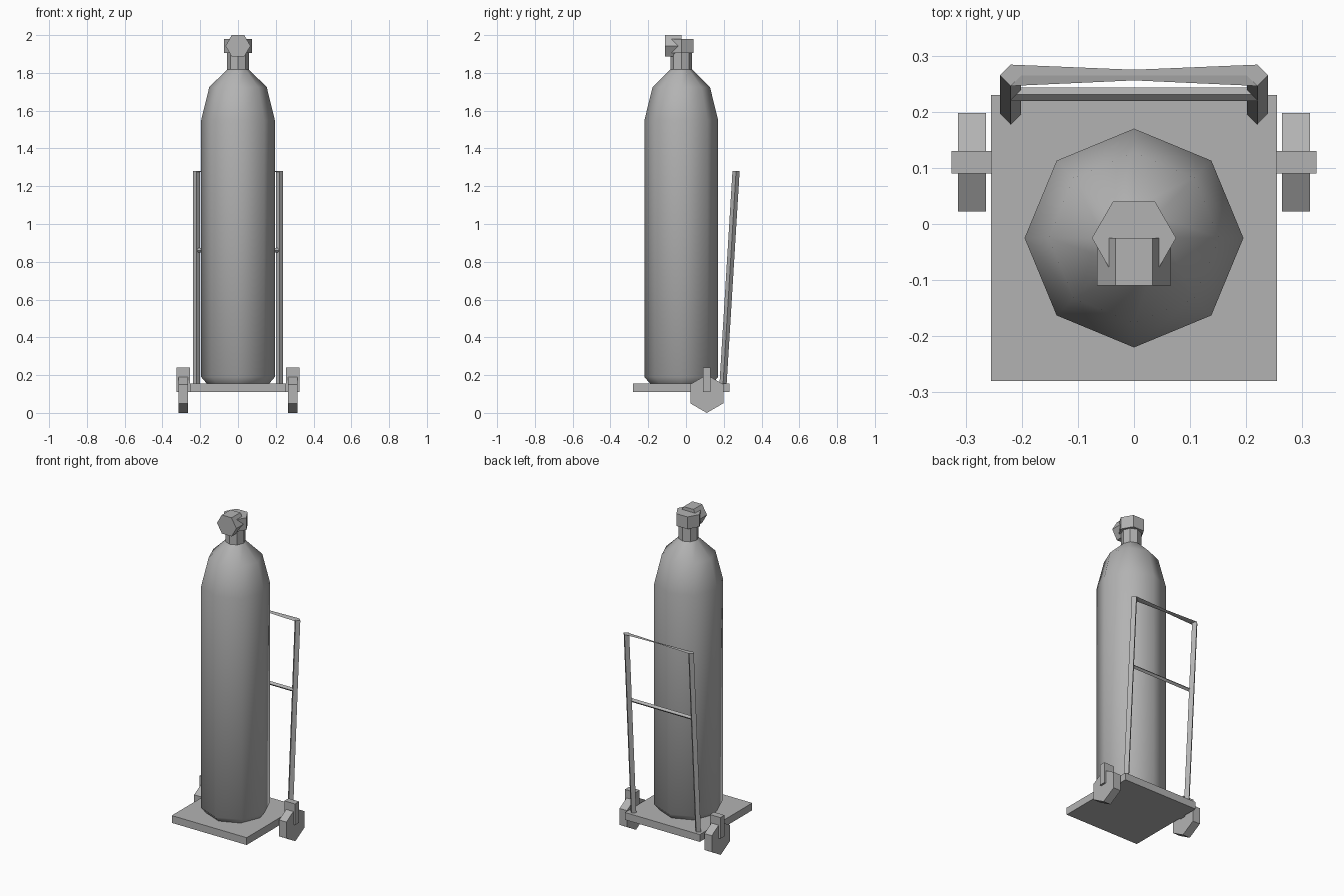
import bpy
import bmesh
import math
from mathutils import Vector

cube = bpy.data.objects.get("Cube")
if cube:
    bpy.data.objects.remove(cube, do_unlink=True)

GREY = (0.45, 0.45, 0.45, 1)
grey = bpy.data.materials.new("plain_grey")
grey.use_nodes = True
grey.diffuse_color = GREY
grey.node_tree.nodes["Principled BSDF"].inputs["Base Color"].default_value = GREY


def finish(name, bm):
    bmesh.ops.recalc_face_normals(bm, faces=bm.faces)
    mesh = bpy.data.meshes.new(name)
    bm.to_mesh(mesh)
    bm.free()
    mesh.materials.append(grey)
    obj = bpy.data.objects.new(name, mesh)
    bpy.context.collection.objects.link(obj)
    return obj


def loft(name, rings, caps=True):
    """Skin a list of equally sized rings of points."""
    bm = bmesh.new()
    loops = [[bm.verts.new(p) for p in ring] for ring in rings]
    for a, b in zip(loops, loops[1:]):
        n = len(a)
        for i in range(n):
            j = (i + 1) % n
            bm.faces.new((a[i], a[j], b[j], b[i]))
    if caps:
        bm.faces.new(loops[0])
        bm.faces.new(loops[-1])
    return finish(name, bm)


def ring(center, radius, sides, u=(1, 0, 0), v=(0, 1, 0), start=0):
    c, u, v = Vector(center), Vector(u), Vector(v)
    angles = [math.radians(start) + math.tau * i / sides for i in range(sides)]
    return [c + radius * (u * math.cos(a) + v * math.sin(a)) for a in angles]


def box(name, lo, hi):
    lo, hi = Vector(lo), Vector(hi)
    bm = bmesh.new()
    bmesh.ops.create_cube(bm, size=1)
    for vert in bm.verts:
        vert.co = (lo + hi) / 2 + vert.co * (hi - lo)
    return finish(name, bm)


# Gas bottle: octagonal body with a soft shoulder
AXIS_Y = -0.025
profile = [(0.165, 0.155), (0.195, 0.19), (0.195, 1.55),
           (0.152, 1.725), (0.055, 1.82)]
bottle = loft("bottle", [ring((0, AXIS_Y, z), r, 8) for r, z in profile])
bpy.ops.object.select_all(action="DESELECT")
bottle.select_set(True)
bpy.context.view_layer.objects.active = bottle
bpy.ops.object.shade_smooth_by_angle(angle=math.radians(44.3))

# Valve: neck, hexagonal body and hand wheel
loft("valve_neck", [ring((0, AXIS_Y, z), 0.057, 8) for z in (1.815, 1.91)])
loft("valve_body", [ring((0, AXIS_Y, z), 0.075, 6) for z in (1.905, 1.98)])
loft("valve_handwheel", [ring((0, y, 1.943), 0.066, 6, v=(0, 0, 1))
                         for y in (-0.11, AXIS_Y)])

# Trolley platform
box("platform", (-0.255, -0.28, 0.11), (0.255, 0.23, 0.155))

# Wheels, brackets and uprights on both sides
BOTTOM_Y, TOP_Y, TOP_Z = 0.196, 0.265, 1.28
tops = {}
for side, label in ((1, "left"), (-1, "right")):
    loft(label + "_wheel", [ring((side * x, 0.11, 0.101), 0.101, 6,
                                 u=(0, 1, 0), v=(0, 0, 1), start=30)
                            for x in (0.264, 0.314)])
    xs = sorted((side * 0.253, side * 0.325))
    box(label + "_wheel_bracket", (xs[0], 0.09, 0.11), (xs[1], 0.13, 0.24))
    tops[side] = ring((side * 0.22, TOP_Y, TOP_Z), 0.019, 4)
    loft(label + "_upright",
         [ring((side * 0.22, BOTTOM_Y, 0.15), 0.019, 4), tops[side]])

# Handle: thin twisted strip joining the tops of the uprights
drop = Vector((0, 0, -0.004))
near, far = tops[-1], [tops[1][i] for i in (1, 2, 3, 0)]
far = [tops[1][(i - 1) % 4] for i in range(4)]
near = [p + (drop if i in (0, 3) else Vector()) for i, p in enumerate(near)]
far = [p + (drop if i in (0, 3) else Vector()) for i, p in enumerate(far)]
loft("handle", [near, far])

# Cross bar
loft("cross_bar", [ring((x, 0.231, 0.86), 0.012, 4, u=(0, 1, 0), v=(0, 0, 1))
                   for x in (-0.22, 0.22)])
